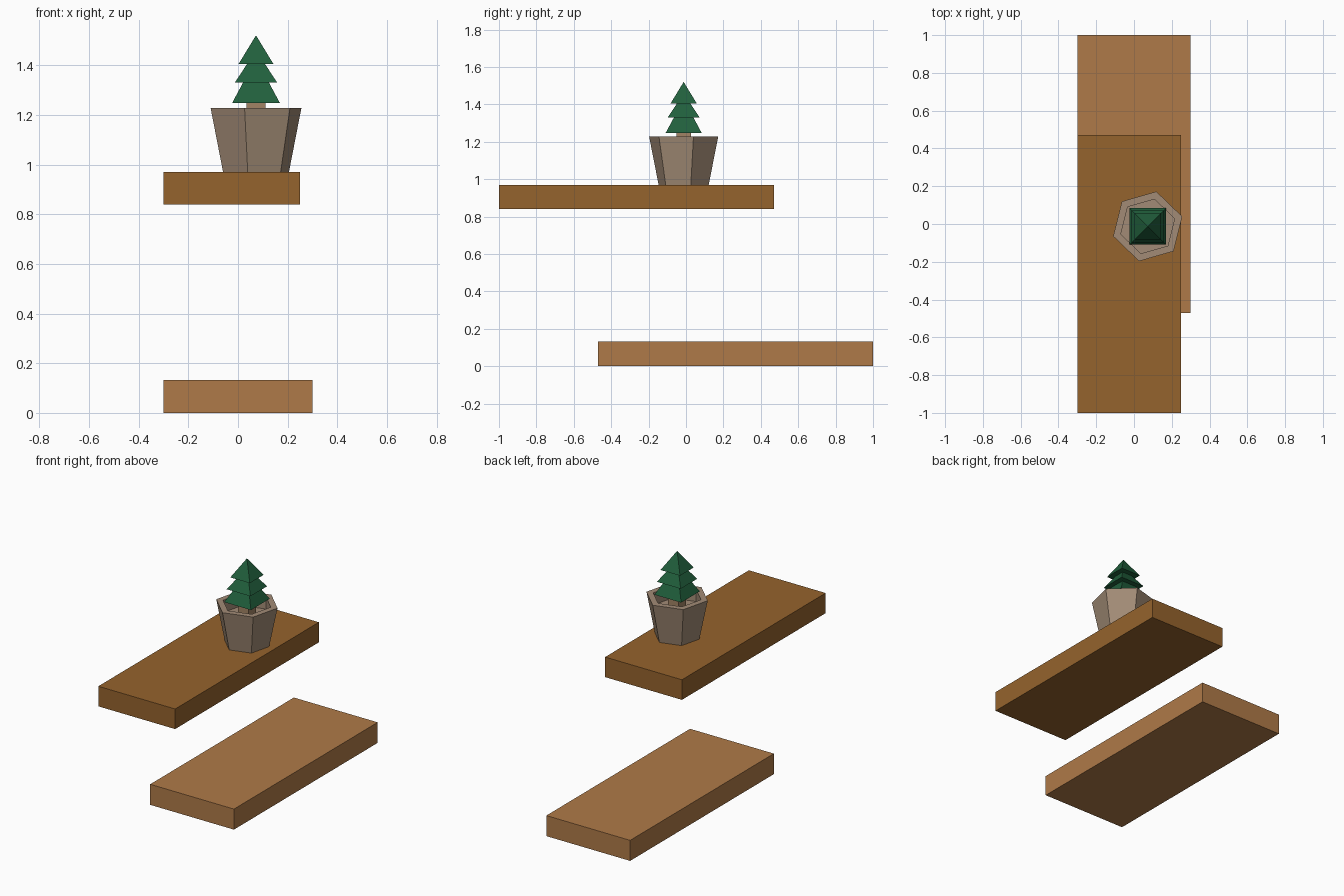
import bpy, bmesh
from math import cos, sin, radians, pi, sqrt

if "Cube" in bpy.data.objects:
    bpy.data.objects.remove(bpy.data.objects["Cube"])

CX, CY = 0.0725, -0.0125  # plant axis


def material(name, rgb):
    m = bpy.data.materials.new(name)
    m.diffuse_color = (*rgb, 1)
    m.use_nodes = True
    m.node_tree.nodes["Principled BSDF"].inputs["Base Color"].default_value = m.diffuse_color
    return m


def finish(name, bm, mat):
    bmesh.ops.recalc_face_normals(bm, faces=bm.faces[:])
    me = bpy.data.meshes.new(name)
    bm.to_mesh(me)
    bm.free()
    me.materials.append(mat)
    ob = bpy.data.objects.new(name, me)
    bpy.context.collection.objects.link(ob)
    return ob


def box(name, lo, hi, mat):
    bm = bmesh.new()
    bmesh.ops.create_cube(bm, size=1)
    for v in bm.verts:
        v.co = [l + (c + 0.5) * (h - l) for c, l, h in zip(v.co, lo, hi)]
    return finish(name, bm, mat)


def rings(name, profile, sides, turn, mat):
    """Skin a (radius, z) profile around the plant axis and cap both ends."""
    bm = bmesh.new()
    loops = []
    for r, z in profile:
        n = sides if r > 0 else 1
        loops.append([bm.verts.new((CX + r * cos(turn + 2 * pi * i / sides),
                                    CY + r * sin(turn + 2 * pi * i / sides), z))
                      for i in range(n)])
    for a, b in zip(loops, loops[1:]):
        for i in range(sides):
            j = (i + 1) % sides
            top = [b[0]] if len(b) == 1 else [b[j], b[i]]
            bm.faces.new([a[i], a[j]] + top)
    for end in (loops[0], loops[-1]):
        if len(end) > 1:
            bm.faces.new(end)
    return finish(name, bm, mat)


light_wood = material("light_wood", (0.43, 0.195, 0.065))
dark_wood = material("dark_wood", (0.30, 0.125, 0.026))
clay = material("clay", (0.36, 0.26, 0.18))
bark = material("bark", (0.36, 0.23, 0.13))
leaf = material("leaf", (0.015, 0.115, 0.045))

# Two staggered planks
box("lower_plank", (-0.30, -0.47, 0), (0.30, 1.0, 0.133), light_wood)
box("upper_plank", (-0.30, -1.0, 0.84), (0.25, 0.47, 0.97), dark_wood)

# Tapered hexagonal pot with a recessed top
rings("pot", [(0.138, 0.97), (0.19, 1.227), (0.148, 1.227), (0.148, 1.147)],
      6, radians(16), clay)

# Square trunk
rings("trunk", [(0.038 * sqrt(2), 1.147), (0.038 * sqrt(2), 1.25)], 4, pi / 4, bark)

# Three square foliage tiers: half base, base z, half top, top z
for i, (a, z0, b, z1) in enumerate([(0.096, 1.248, 0.052, 1.33),
                                    (0.085, 1.33, 0.036, 1.405),
                                    (0.07, 1.405, 0, 1.52)]):
    rings(f"foliage_tier_{i + 1}", [(a * sqrt(2), z0), (b * sqrt(2), z1)], 4, pi / 4, leaf)
